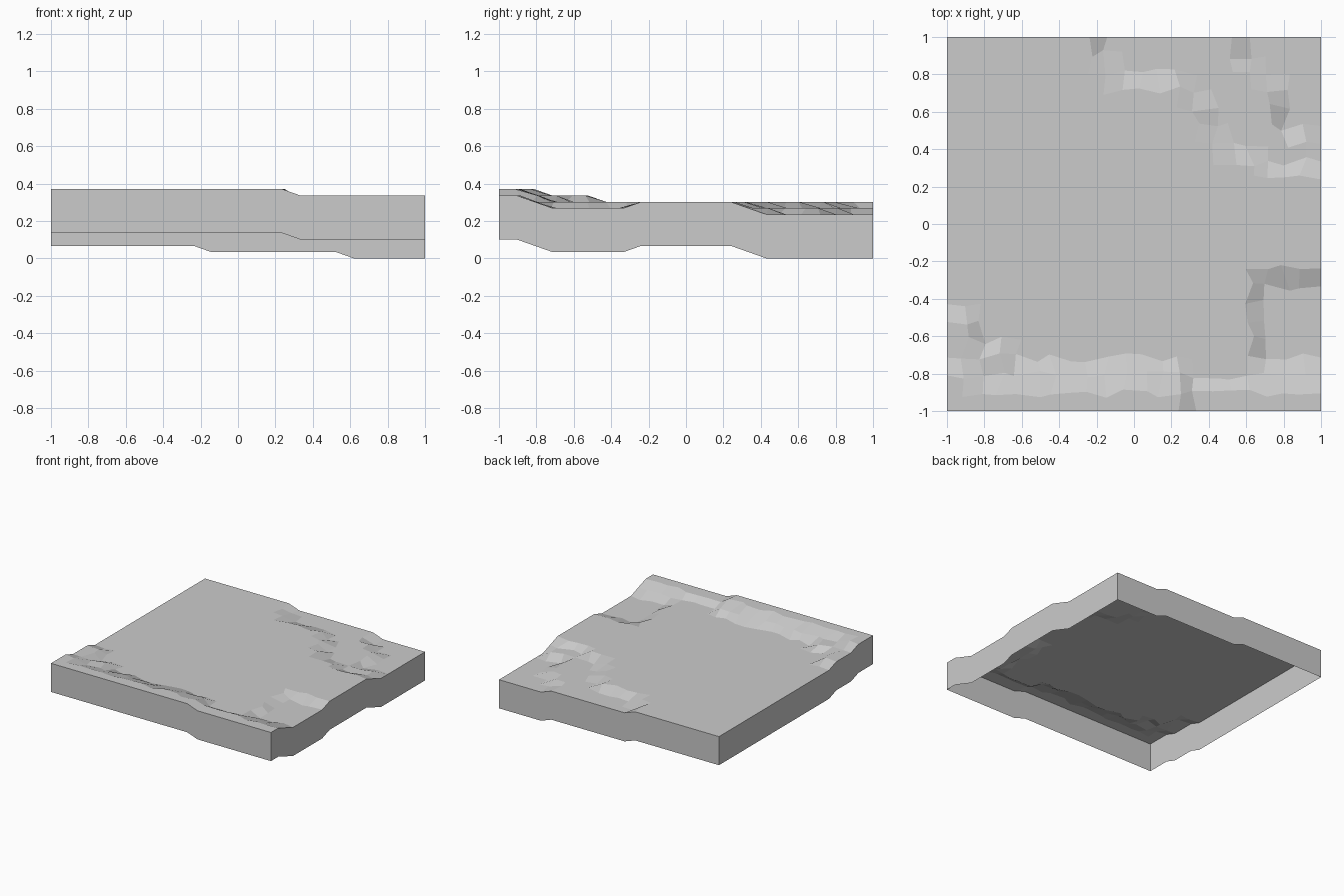
import bpy, bmesh, random
from mathutils import Vector

cube = bpy.data.objects.get("Cube")
if cube:
    bpy.data.objects.remove(cube, do_unlink=True)

CELLS = 21
STEP = 0.0336      # height of one terrace
DEPTH = 0.235      # depth of the skirt, and height of the lowest terrace
JITTER = 0.025
random.seed(4)


def runs(*pairs):
    """Expand (value, repeat) pairs into one value per column."""
    return [value for value, repeat in pairs for _ in range(repeat)]


# Row limits of each terrace, per column from left to right
ridge_end = runs((3, 2), (2, 12), (0, 8))
bank_end = runs((6, 2), (4, 2), (3, 10), (2, 8))
low_start = runs((22, 9), (20, 1), (19, 4), (18, 1), (16, 1), (15, 2), (14, 4))
lowest_start = runs((22, 17), (20, 1), (19, 1), (16, 2), (15, 1))


def terrace(i, j):
    if j < ridge_end[i]:
        return 4
    if j < bank_end[i]:
        return 3
    if i >= 18 and 3 <= j <= 7:      # hollow by the right edge
        return 1
    return 2 - (j >= low_start[i]) - (j >= lowest_start[i])


def ground_point(i, j):
    x, y = (2 * k / CELLS - 1 for k in (i, j))
    if 0 < i < CELLS and 0 < j < CELLS:
        x += random.uniform(-JITTER, JITTER)
        y += random.uniform(-JITTER, JITTER)
    return Vector((x, y, DEPTH + STEP * terrace(i, j)))


# Terraced ground surface
bm = bmesh.new()
size = range(CELLS + 1)
grid = [[bm.verts.new(ground_point(i, j)) for j in size] for i in size]
for i in range(CELLS):
    for j in range(CELLS):
        bm.faces.new((grid[i][j], grid[i + 1][j],
                      grid[i + 1][j + 1], grid[i][j + 1]))

# Skirt hanging from the border, open underneath
border = [e for e in bm.edges if e.is_boundary]
skirt = bmesh.ops.extrude_edge_only(bm, edges=border)["geom"]
lower = [v for v in skirt if isinstance(v, bmesh.types.BMVert)]
bmesh.ops.translate(bm, verts=lower, vec=(0, 0, -DEPTH))

# Make skirt faces look outward
bm.normal_update()
for f in bm.faces:
    if abs(f.normal.z) < 0.01 and f.normal.dot(f.calc_center_median()) < 0:
        f.normal_flip()

mesh = bpy.data.meshes.new("terrain_tile")
bm.to_mesh(mesh)
bm.free()
tile = bpy.data.objects.new("terrain_tile", mesh)
bpy.context.collection.objects.link(tile)

# Plain grey
grey = bpy.data.materials.new("plain_grey")
grey.use_nodes = True
colour = (0.6, 0.6, 0.6, 1)
grey.diffuse_color = colour
grey.node_tree.nodes["Principled BSDF"].inputs["Base Color"].default_value = colour
mesh.materials.append(grey)
